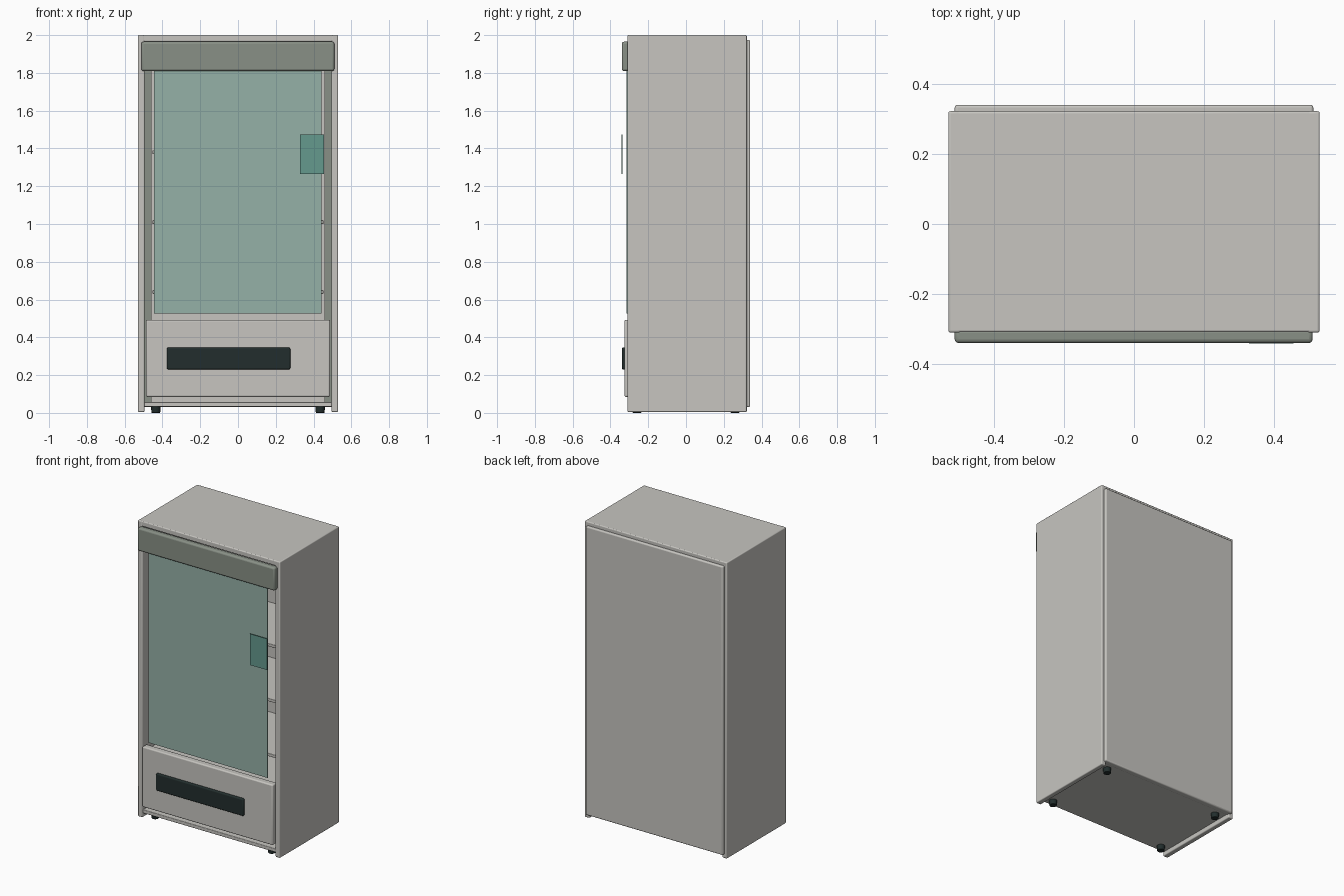
import bpy

if "Cube" in bpy.data.objects:
    bpy.data.objects.remove(bpy.data.objects["Cube"])


def material(name, rgb):
    m = bpy.data.materials.new(name)
    m.diffuse_color = (*rgb, 1.0)
    m.use_nodes = True
    m.node_tree.nodes["Principled BSDF"].inputs["Base Color"].default_value = m.diffuse_color
    return m


SHELL = material("warm light grey", (0.57, 0.56, 0.53))
TRIM = material("green grey", (0.25, 0.28, 0.24))
GLASS = material("pale teal glass", (0.30, 0.44, 0.39))
PAD = material("teal keypad", (0.13, 0.32, 0.27))
DARK = material("near black", (0.016, 0.027, 0.026))


def finish(ob, name, mat, bevel):
    ob.name = name
    ob.data.materials.append(mat)
    if bevel:
        b = ob.modifiers.new("bevel", "BEVEL")
        b.width = bevel
        b.segments = 3
        bpy.ops.object.shade_smooth_by_angle()
    return ob


def box(name, x, y, z, mat, bevel=0.0):
    """Box given by its (min, max) range on each axis."""
    bpy.ops.mesh.primitive_cube_add(
        size=1, location=[(r[0] + r[1]) / 2 for r in (x, y, z)])
    ob = bpy.context.object
    ob.scale = [r[1] - r[0] for r in (x, y, z)]
    bpy.ops.object.transform_apply(location=False, rotation=False, scale=True)
    return finish(ob, name, mat, bevel)


# Open-fronted cabinet
for s, side in ((-1, "left"), (1, "right")):
    box(side + "_side_panel", sorted((s * 0.495, s * 0.53)), (-0.31, 0.322),
        (0.005, 2.0), SHELL, 0.006)
box("top_panel", (-0.529, 0.529), (-0.309, 0.322), (1.965, 2.0), SHELL, 0.006)
box("floor_panel", (-0.497, 0.497), (-0.305, 0.322), (0.033, 0.057), SHELL, 0.004)
box("back_panel", (-0.512, 0.512), (0.30, 0.34), (0.03, 1.975), SHELL, 0.008)

# Interior
box("back_liner", (-0.496, 0.496), (0.27, 0.302), (0.055, 1.97), TRIM)
box("inner_back_plate", (-0.46, 0.46), (0.255, 0.272), (0.055, 1.97), SHELL)
box("product_deck", (-0.46, 0.46), (-0.29, 0.26), (0.455, 0.475), SHELL)
for i, z in enumerate((0.64, 1.01, 1.38)):
    box(f"shelf_{i + 1}", (-0.452, 0.452), (-0.24, 0.26),
        (z - 0.01, z + 0.01), SHELL, 0.003)

# Front parts
box("header_panel", (-0.512, 0.51), (-0.34, -0.30), (1.81, 1.965), TRIM, 0.011)
box("glass_door", (-0.445, 0.441), (-0.316, -0.31), (0.525, 1.83), GLASS)
box("keypad_plate", (0.328, 0.456), (-0.341, -0.336), (1.265, 1.475), PAD)
box("lower_panel", (-0.487, 0.487), (-0.326, -0.28), (0.085, 0.492), SHELL, 0.008)
box("pickup_slot", (-0.376, 0.277), (-0.34, -0.315), (0.23, 0.346), DARK, 0.008)

# Feet
for fx in (-0.435, 0.435):
    for fy in (-0.26, 0.26):
        bpy.ops.mesh.primitive_cone_add(vertices=24, radius1=0.023, radius2=0.027,
                                        depth=0.05, location=(fx, fy, 0.025))
        finish(bpy.context.object, "foot", DARK, 0.003)
